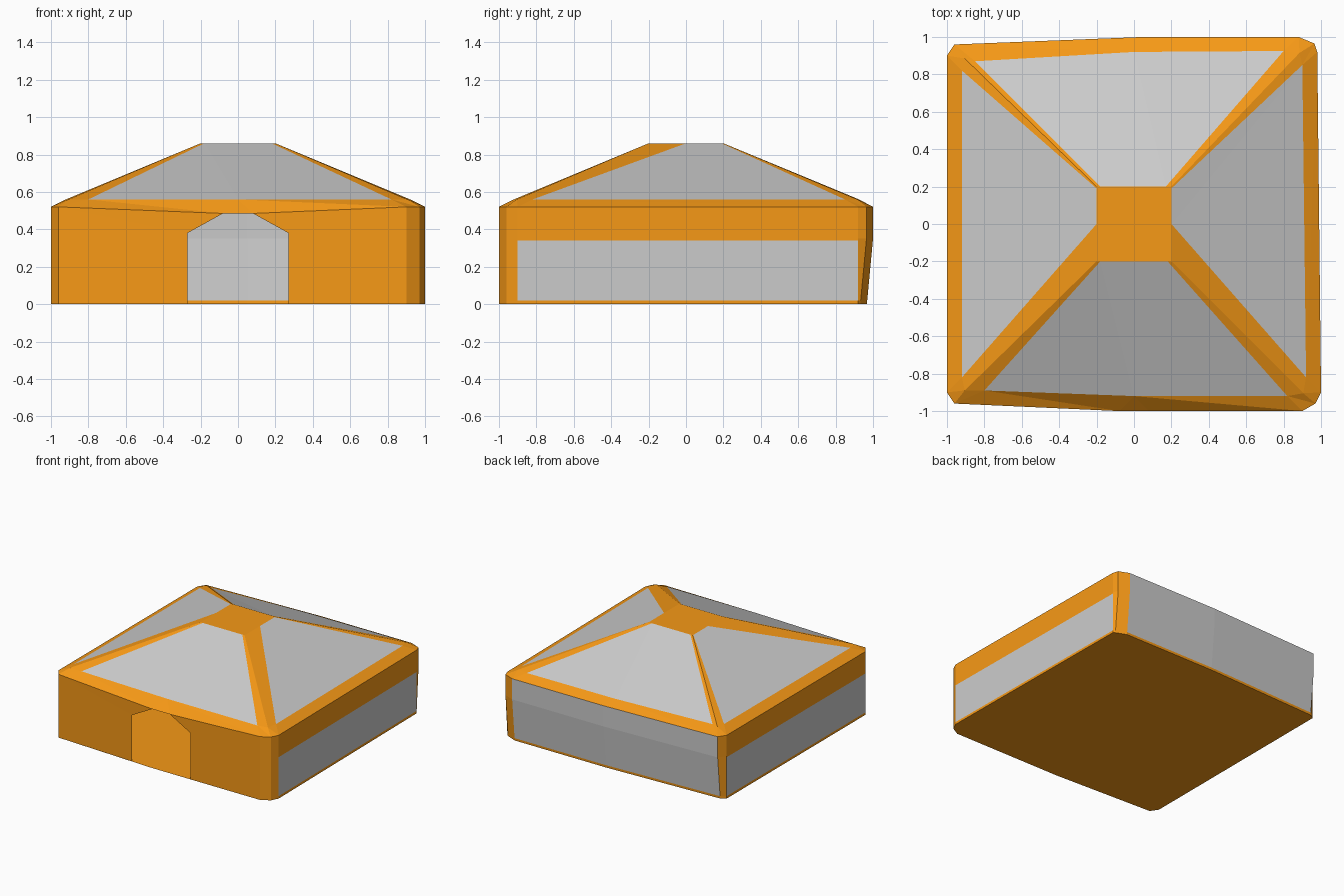
import bpy, bmesh
from mathutils import Vector as V

if "Cube" in bpy.data.objects:
    bpy.data.objects.remove(bpy.data.objects["Cube"])

orange = bpy.data.materials.new("orange_fabric")
orange.diffuse_color = (0.93, 0.32, 0.008, 1)
orange.use_nodes = True
orange.node_tree.nodes["Principled BSDF"].inputs["Base Color"].default_value = orange.diffuse_color


def build(name, faces, mat=None):
    bm = bmesh.new()
    for f in faces:
        bm.faces.new([bm.verts.new(p) for p in f])
    bmesh.ops.remove_doubles(bm, verts=bm.verts, dist=0.0005)
    me = bpy.data.meshes.new(name)
    bm.to_mesh(me)
    bm.free()
    if mat:
        me.materials.append(mat)
    ob = bpy.data.objects.new(name, me)
    bpy.context.collection.objects.link(ob)


def bridge(a, b):
    """Triangles between two point chains running the same way."""
    i = j = 0
    out = []
    while i < len(a) - 1 or j < len(b) - 1:
        ta = (i + 1) / (len(a) - 1) if i < len(a) - 1 else 9
        tb = (j + 1) / (len(b) - 1) if j < len(b) - 1 else 9
        if ta <= tb:
            out.append((a[i], a[i + 1], b[j]))
            i += 1
        else:
            out.append((a[i], b[j + 1], b[j]))
            j += 1
    return out


def at(points, z):
    return [V((x, y, z)) for x, y in points]


# Eave outline, counter-clockwise from the front left; it dips over the door
plan = [(-.96, -.96), (-.08, -1), (.08, -1), (.9, -1), (.97, -.96), (1, -.9),
        (.98, .92), (.965, .965), (.88, 1), (.05, 1), (-.96, .96), (-1, .9), (-1, -.9)]
eave = at(plan, .52)
eave[1].z = eave[2].z = .485


def low(p, z):
    """Point of the wall under an eave point; the back wall leans in below."""
    lean = .033 * max(0, 1 - z / .35) if p.y > .94 else 0
    return V((p.x, p.y - lean, z))


# Roof panels (front, right, back, left): lower edge, upper edge
lower = [at([(-.8, -.89), (0, -.92), (.82, -.92)], .56),
         at([(.92, -.82), (.9, .85)], .56),
         at([(.8, .925), (0, .92), (-.85, .87)], .56),
         at([(-.92, .82), (-.92, -.82)], .56)]
upper = [at([(-.18, -.2), (.18, -.2)], .86),
         at([(.2, 0), (.2, .19)], .86),
         at([(.17, .2), (-.18, .2)], .86),
         at([(-.2, .19), (-.2, 0)], .86)]
ridge_low = at([(.905, -.905), (.885, .915), (-.905, .885), (-.905, -.89)], .56)
ridge_top = at([(.2, -.2), (.2, .2), (-.2, .2), (-.2, -.2)], .86)
side_chain = [[0, 1, 2, 3], [5, 6], [8, 9, 10], [11, 12]]
corner_chain = [[3, 4, 5], [6, 7, 8], [10, 11], [12, 0]]

roof = [ridge_top]
for k, side in enumerate(("front", "right", "back", "left")):
    build(side + "_roof_panel", bridge(lower[k], upper[k]))
    n = (k + 1) % 4
    # Folded strip along the ridge, then the band down to the eave
    roof.append((lower[k][-1], ridge_low[k], ridge_top[k], upper[k][-1]))
    roof.append((ridge_low[k], lower[n][0], upper[n][0], ridge_top[k]))
    roof += bridge([eave[i] for i in side_chain[k]], lower[k])
    roof += bridge([eave[i] for i in corner_chain[k]],
                   [lower[k][-1], ridge_low[k], lower[n][0]])
build("roof_frame", roof, orange)


def wall(chain, levels):
    """Quads along an eave chain between successive heights."""
    out = []
    for i, j in zip(chain, chain[1:]):
        for z0, z1 in zip(levels, levels[1:]):
            a, b = eave[i], eave[j]
            out.append((low(a, z0), low(b, z0), low(b, z1), low(a, z1)))
    return out


# Corner posts, wall borders and grey wall panels
shell = []
for c in corner_chain:
    shell += wall(c, [0, .02, .35, .52])
for k, side in ((1, "right"), (3, "left")):
    shell += wall(side_chain[k], [0, .02]) + wall(side_chain[k], [.34, .52])
    build(side + "_wall_panel", wall(side_chain[k], [.02, .34]))
shell += wall(side_chain[2], [0, .02])
build("back_wall_panel", wall(side_chain[2], [.02, .35, .52]))
build("side_walls", shell, orange)

# Front wall, left open for the doorway
front = []
for s, corner, peak in ((-1, 0, 1), (1, 3, 2)):
    y = -.99 if s < 0 else -1
    jamb, shoulder = V((s * .27, y, 0)), V((s * .27, y, .38))
    c, p = eave[corner], eave[peak]
    foot = low(c, 0)
    faces = [(foot, jamb, shoulder), (foot, shoulder, c), (c, shoulder, p)]
    front += faces if s < 0 else [f[::-1] for f in faces]
build("front_wall", front, orange)

# Floor
build("floor", [[low(p, 0) for p in eave][::-1]], orange)
